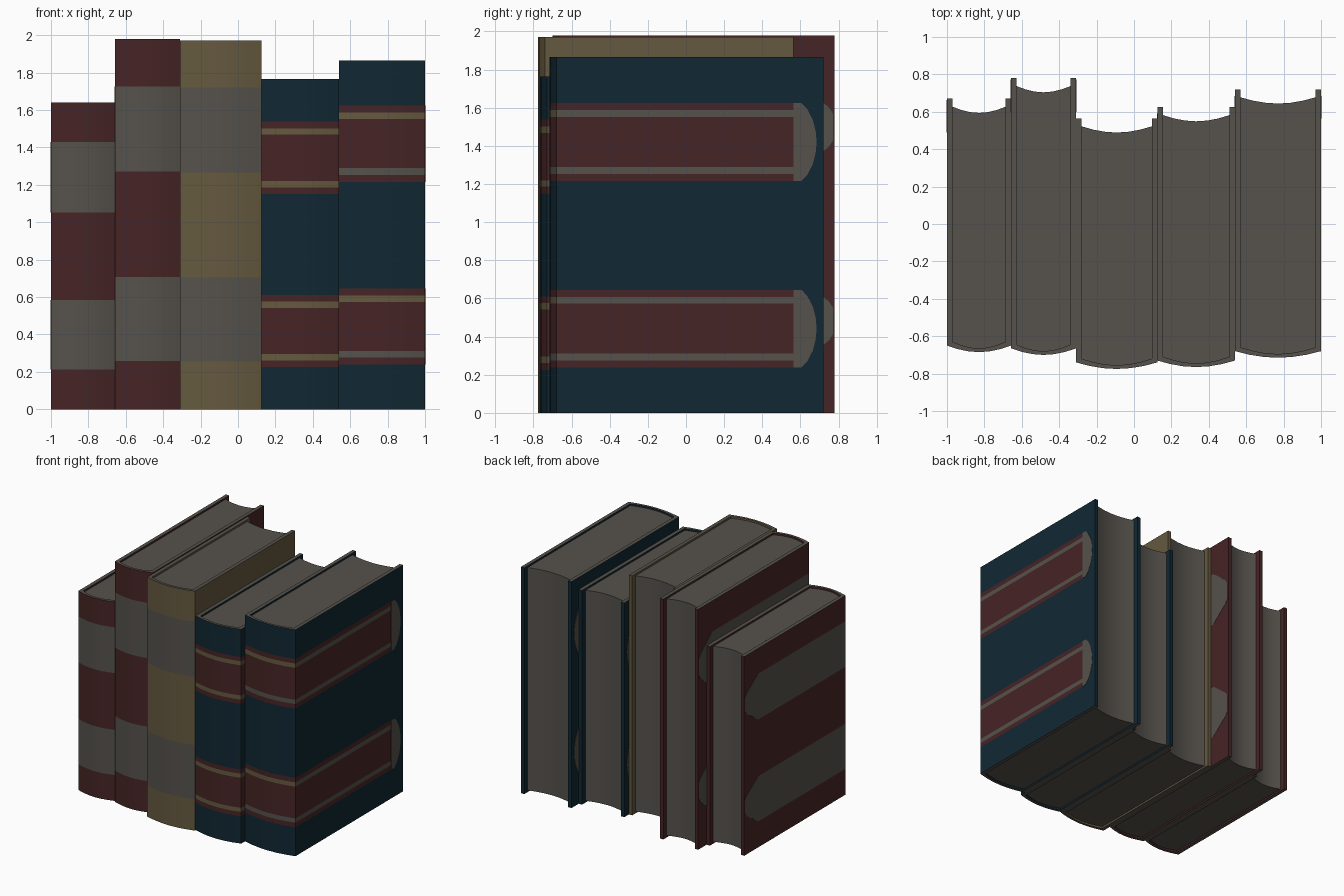
import bpy, math

if "Cube" in bpy.data.objects:
    bpy.data.objects.remove(bpy.data.objects["Cube"])

# Flat colours
COLOURS = {
    "red": (0.062, 0.018, 0.019, 1),
    "blue": (0.0055, 0.021, 0.033, 1),
    "tan": (0.13, 0.10, 0.05, 1),
    "page_grey": (0.092, 0.084, 0.072, 1),
}
NAMES = list(COLOURS)
for n, c in COLOURS.items():
    bpy.data.materials.new(n).diffuse_color = c

ARC = 6          # facets across a rounded spine
BOARD = 0.03     # cover board thickness
SPINE = 0.02     # spine thickness


def make(name, verts, faces, colours):
    me = bpy.data.meshes.new(name)
    me.from_pydata(verts, [], faces)
    for n in NAMES:
        me.materials.append(bpy.data.materials[n])
    for p, c in zip(me.polygons, colours):
        p.material_index = NAMES.index(c)
    ob = bpy.data.objects.new(name, me)
    bpy.context.collection.objects.link(ob)
    bpy.ops.object.select_all(action='DESELECT')
    ob.select_set(True)
    bpy.context.view_layer.objects.active = ob
    bpy.ops.object.mode_set(mode='EDIT')
    bpy.ops.mesh.select_all(action='SELECT')
    bpy.ops.mesh.normals_make_consistent(inside=False)
    bpy.ops.object.mode_set(mode='OBJECT')
    bpy.ops.object.shade_smooth_by_angle(angle=math.radians(30))
    return ob


def arc(x0, x1, y, depth):
    # shallow curve bulging towards -y
    return [(x0 + (x1 - x0) * i / ARC, y - depth * math.sin(math.pi * i / ARC) ** 0.9
             if 0 < i < ARC else y) for i in range(ARC + 1)]


def prism(name, pts, lo, hi, colour, axis):
    # extrude a 2D outline along z or x
    def v(p, w):
        return (p[0], p[1], w) if axis == 'z' else (w, p[0], p[1])
    n = len(pts)
    verts = [v(p, lo) for p in pts] + [v(p, hi) for p in pts]
    faces = [tuple(range(n)), tuple(range(n, 2 * n))]
    faces += [(i, (i + 1) % n, n + (i + 1) % n, n + i) for i in range(n)]
    return make(name, verts, faces, [colour] * len(faces))


def cover(name, x0, x1, h, ys, yb, yc, base, bands):
    # U-shaped case: outer and inner paths, stacked in coloured height bands
    outer = [(x0, yb), (x0, yc)] + arc(x0, x1, ys, 0.035) + [(x1, yc), (x1, yb)]
    a, b = x0 + BOARD, x1 - BOARD
    inner = [(a, yb), (a, yc)] + arc(a, b, ys + SPINE, 0.035) + [(b, yc), (b, yb)]
    n = len(outer)
    ring = outer + inner[::-1]
    m = len(ring)
    zs = [0] + [f * h for f, _, _ in bands]
    verts = [(x, y, z) for z in zs for x, y in ring]
    faces, cols = [], []
    for k, (_, spine_col, side_col) in enumerate(bands):
        for i in range(m):
            j = (i + 1) % m
            faces.append((k * m + i, k * m + j, (k + 1) * m + j, (k + 1) * m + i))
            if 2 <= i <= n - 4:
                cols.append(spine_col)
            elif i in (1, n - 3):
                cols.append(side_col)
            else:
                cols.append(base)
    top = len(bands) * m
    for o in (0, top):
        for i in range(n - 1):
            faces.append((o + i, o + i + 1, o + m - 2 - i, o + m - 1 - i))
            cols.append("page_grey")
    make(name, verts, faces, cols)


def plain_bands(base):
    g = "page_grey"
    return [(f, c, c) for f, c in
            ((0.13, base), (0.357, g), (0.642, base), (0.872, g), (1, base))]


def lined_bands(low):
    g, r, b = "page_grey", "red", "blue"
    out = []
    for s, lo in ((0.0, 0.128), (0.525, 0.652)):
        out += [(lo, b, b), (lo + 0.02, r, r), (lo + 0.039, low, g),
                (s + 0.307, r, r), (s + 0.326, "tan", g), (s + 0.346, r, r)]
    return out + [(1, b, b)]


# Rounded ends of the side bands: (distance from the board edge, half height)
ROUND = [(0.155, 1), (0.115, 1), (0.085, 0.85), (0.055, 0.57), (0.04, 0.28), (0.035, 0)]
TAPER = [(0.18, 1), (0.03, 0.45), (0.008, 0.3)]

BOOKS = [  # x0, x1, height, spine corner y, board back y, base, bands, end shape
    (-1.0, -0.657, 1.64, -0.65, 0.67, "red", plain_bands("red"), TAPER),
    (-0.657, -0.31, 1.98, -0.665, 0.78, "red", plain_bands("red"), TAPER),
    (-0.31, 0.125, 1.972, -0.74, 0.565, "tan", plain_bands("tan"), TAPER),
    (0.125, 0.54, 1.765, -0.73, 0.625, "blue", lined_bands("tan"), ROUND),
    (0.54, 1.0, 1.865, -0.68, 0.72, "blue", lined_bands("page_grey"), ROUND),
]

for i, (x0, x1, h, ys, yb, base, bands, ends) in enumerate(BOOKS, 1):
    cover(f"book_{i}_cover", x0, x1, h, ys, yb, yb - ends[0][0], base, bands)
    # page block with hollow fore edge, slightly short of the cover
    a, b = x0 + BOARD, x1 - BOARD
    pages = arc(a, b, ys + SPINE, 0.035) + arc(a, b, yb - 0.043, 0.033)[::-1]
    prism(f"book_{i}_pages", pages, 0.015, h - 0.015, "page_grey", 'z')
    # band end plates on both boards
    spans = ((0.13, 0.357), (0.642, 0.872)) if ends is TAPER else ((0.128, 0.346), (0.652, 0.871))
    for s, (lo, hi) in enumerate(spans):
        mid, half = (lo + hi) / 2 * h, (hi - lo) / 2 * h
        pts = [(yb - d, mid + w * half) for d, w in ends]
        pts += [(yb - d, mid - w * half) for d, w in ends[::-1] if w > 0]
        for side, x in (("left", x0 - 0.002), ("right", x1 - 0.002)):
            prism(f"book_{i}_{side}_band_end_{s + 1}", pts, x, x + 0.004, "page_grey", 'x')

for m in bpy.data.materials:
    if m.users and not m.is_grease_pencil:
        m.use_nodes = True
        m.node_tree.nodes["Principled BSDF"].inputs["Base Color"].default_value = m.diffuse_color
